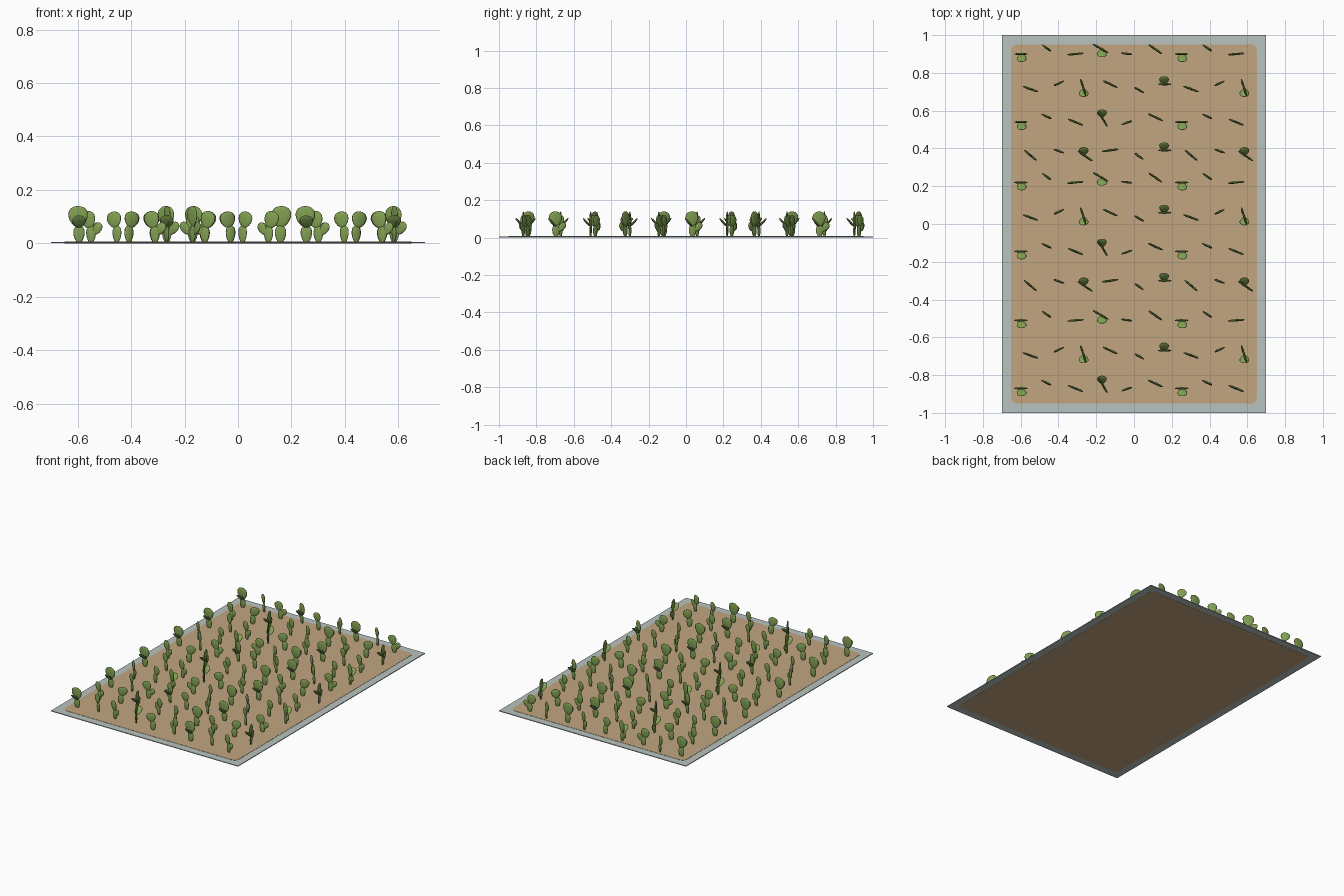
import bpy, bmesh, math
from mathutils import Matrix, Vector

if "Cube" in bpy.data.objects:
    bpy.data.objects.remove(bpy.data.objects["Cube"])


def material(name, col):
    m = bpy.data.materials.new(name)
    m.diffuse_color = (*col, 1)
    m.use_nodes = True
    m.node_tree.nodes["Principled BSDF"].inputs["Base Color"].default_value = m.diffuse_color
    return m


GREEN = material("cactus green", (0.22, 0.35, 0.085))
SOIL = material("sandy soil", (0.54, 0.38, 0.22))
GREY = material("pale grey border", (0.48, 0.55, 0.53))


def finish(bm, name, mat, smooth=False):
    me = bpy.data.meshes.new(name)
    bmesh.ops.recalc_face_normals(bm, faces=bm.faces)
    bm.to_mesh(me)
    bm.free()
    me.materials.append(mat)
    for p in me.polygons:
        p.use_smooth = smooth
    ob = bpy.data.objects.new(name, me)
    bpy.context.collection.objects.link(ob)
    return ob


def slab(name, w, d, z0, z1, mat, r=0):
    """Flat slab with optional rounded corners."""
    bm = bmesh.new()
    pts = []
    for sx, sy, a0 in ((1, 1, 0), (-1, 1, 90), (-1, -1, 180), (1, -1, 270)):
        for k in range(7 if r else 1):
            a = math.radians(a0 + 15 * k)
            pts.append((sx * (w / 2 - r) + r * math.cos(a),
                        sy * (d / 2 - r) + r * math.sin(a), z0))
    f = bm.faces.new([bm.verts.new(p) for p in pts])
    g = bmesh.ops.extrude_face_region(bm, geom=[f])
    bmesh.ops.translate(bm, vec=(0, 0, z1 - z0),
                        verts=[v for v in g["geom"] if isinstance(v, bmesh.types.BMVert)])
    finish(bm, name, mat)


def pad(bm, x, z, w, h, turn, tilt=0, lean=0):
    """Egg-shaped flat pad growing from (x, z) in the plant's own plane."""
    m = (Matrix.Rotation(math.radians(turn), 4, 'Z') @ Matrix.Translation((x, 0, z))
         @ Matrix.Rotation(math.radians(tilt), 4, 'Y')
         @ Matrix.Rotation(math.radians(lean), 4, 'X'))
    vs = bmesh.ops.create_uvsphere(bm, u_segments=16, v_segments=10, radius=1)["verts"]
    for v in vs:
        c = v.co
        taper = 1 + 0.22 * c.z
        v.co = m @ Vector((c.x * w / 2 * taper, c.y * 0.006, (c.z + 1) * h / 2))


def small(bm, a):
    pad(bm, 0, 0, 0.036, 0.068, a)
    pad(bm, 0.006, 0.058, 0.058, 0.062, a, 10)


def medium(bm, a):
    pad(bm, 0, 0, 0.038, 0.066, a)
    pad(bm, -0.004, 0.056, 0.058, 0.066, a, -14)
    pad(bm, 0.010, 0.032, 0.034, 0.052, a, 32)


def large(bm, a, side):
    pad(bm, 0, 0, 0.042, 0.068, a)
    pad(bm, -0.002, 0.06, 0.072, 0.08, a, -2)
    if side:
        pad(bm, 0.012, 0.034, 0.036, 0.058, a, 42)
    # pad leaning out toward the front or the back
    pad(bm, 0, 0.058, 0.05, 0.062, 0 if 0 <= a < 180 else 180, 0, 42)


# Bed
slab("tray_border", 1.4, 2.0, 0.001, 0.006, GREY)
slab("soil_bed", 1.3, 1.9, 0.0, 0.0075, SOIL, 0.03)

# Turn of each plant, repeating every 4 rows and 6 columns
TURN = ((0, 145, 5, 150, 172, 145),
        (-20, 25, 108, 155, -30, 180),
        (0, 155, -22, -60, 200, 155),
        (-40, -20, -34, 188, -35, 180))
ROWS = (0.90, 0.715, 0.54, 0.365, 0.22, 0.035, -0.145, -0.325, -0.51, -0.695, -0.87)

for r, y in enumerate(ROWS):
    for c in range(9):
        bm = bmesh.new()
        a = TURN[r % 4][c % 6]
        kind = c % 3 if r % 2 == 0 else 2 - c % 3
        if kind == 0:
            large(bm, a, a not in (0, 180))
        elif kind == 1:
            small(bm, a)
        else:
            medium(bm, a)
        ob = finish(bm, f"cactus_{r}_{c}", GREEN, True)
        ob.location = (-0.595 + 0.1418 * c + (0.045 if r % 2 else 0),
                       y + (0.025 if c % 2 else 0), 0)
